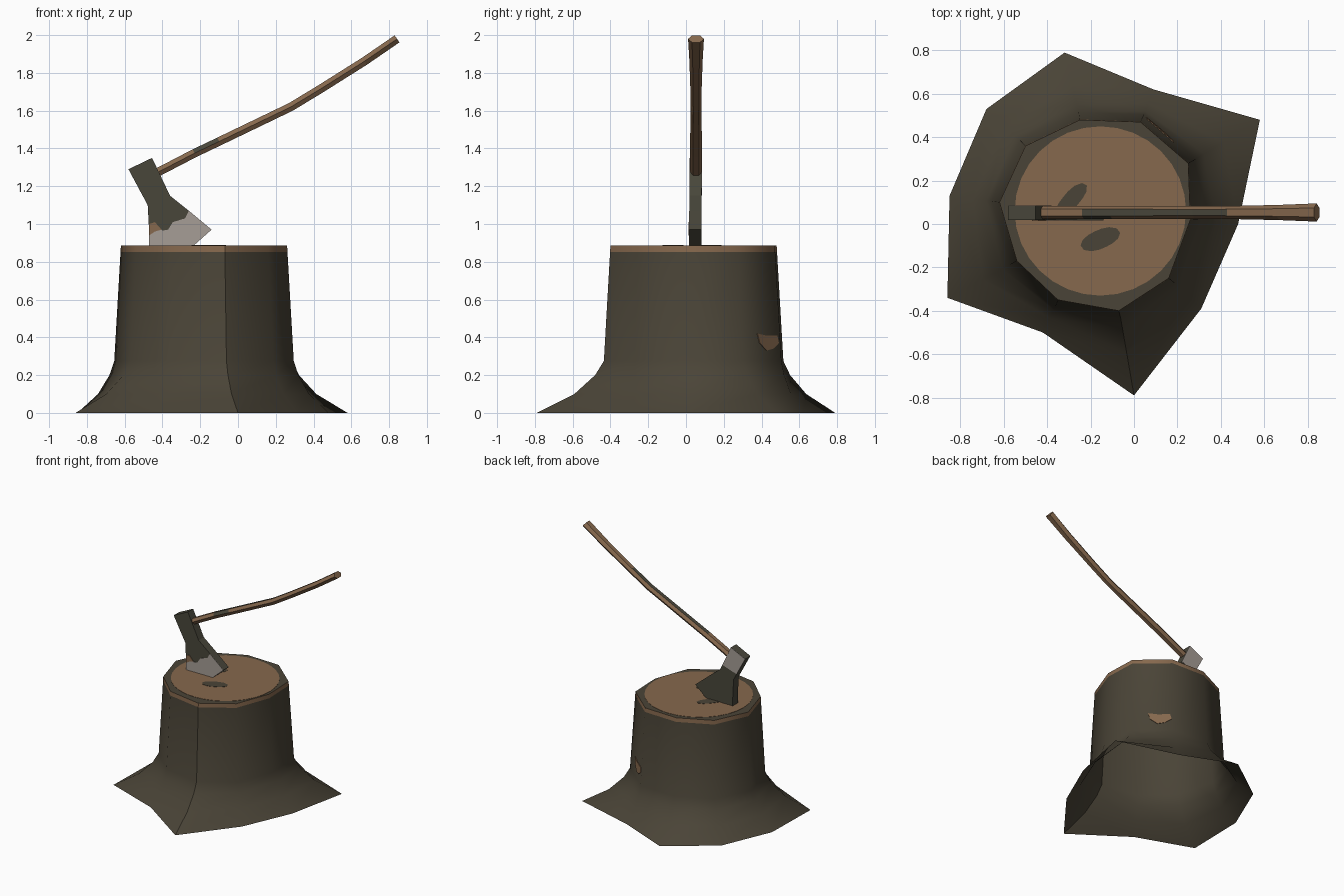
import bpy, bmesh, math
from mathutils import Vector

if "Cube" in bpy.data.objects:
    bpy.data.objects.remove(bpy.data.objects["Cube"])


def material(name, rgb):
    """Flat material from 0-255 display values."""
    lin = [((c / 255 + 0.055) / 1.055) ** 2.4 for c in rgb] + [1]
    m = bpy.data.materials.new(name)
    m.use_nodes = True
    m.diffuse_color = lin
    m.node_tree.nodes["Principled BSDF"].inputs["Base Color"].default_value = lin
    return m


BARK = material("dark bark", (74, 68, 55))
WOOD = material("cut wood", (134, 104, 77))
IRON = material("dark iron", (72, 70, 58))
STEEL = material("bare steel", (166, 157, 150))


def finish(name, bm, *mats):
    me = bpy.data.meshes.new(name)
    bm.to_mesh(me)
    bm.free()
    for m in mats:
        me.materials.append(m)
    ob = bpy.data.objects.new(name, me)
    bpy.context.collection.objects.link(ob)
    return ob


def slab(name, outline, offset, mat):
    """Closed outline of 3D points pushed along an offset into a solid."""
    bm = bmesh.new()
    face = bm.faces.new([bm.verts.new(p) for p in outline])
    new = bmesh.ops.extrude_face_region(bm, geom=[face])["geom"]
    bmesh.ops.translate(bm, verts=[v for v in new if isinstance(v, bmesh.types.BMVert)],
                        vec=Vector(offset))
    bmesh.ops.recalc_face_normals(bm, faces=bm.faces)
    return finish(name, bm, mat)


# Stump: root outline on the ground blends up into the rim outline
ROOTS = [(0, -.79), (.31, -.39), (.48, 0), (.58, .48), (.09, .62),
         (-.32, .79), (-.68, .53), (-.85, .13), (-.86, -.34), (-.42, -.5)]
RIM = [(-.07, -.4), (.16, -.25), (.26, .02), (.25, .28), (.03, .47),
       (-.25, .48), (-.5, .36), (-.62, .1), (-.54, -.17), (-.35, -.35)]
TOP, WAIST = .885, .275
AXIS = Vector((-.18, .035))


def trunk_point(i, z):
    """Point on the straight part of the trunk at column i."""
    grow = 1 + .08 * (TOP - z) / (TOP - WAIST)
    p = AXIS + (Vector(RIM[i % len(RIM)]) - AXIS) * grow
    return Vector((p.x, p.y, z))


def root_point(i, z, spread):
    p = trunk_point(i, WAIST).lerp(Vector((*ROOTS[i], 0)), spread)
    return Vector((p.x, p.y, z))


bm = bmesh.new()
n = len(RIM)
rings = [[bm.verts.new(root_point(i, z, s)) for i in range(n)]
         for z, s in ((0, 1), (.1, .44), (.2, .13))]
rings += [[bm.verts.new(trunk_point(i, z)) for i in range(n)] for z in (WAIST, .853, TOP)]
for lo, hi in zip(rings, rings[1:]):
    for i in range(n):
        j = (i + 1) % n
        f = bm.faces.new((lo[i], lo[j], hi[j], hi[i]))
        f.smooth = True
        f.material_index = 1 if hi is rings[-1] else 0
bm.faces.new(rings[-1])
# Front seam and upper rim stay sharp
for a, b in zip(rings, rings[1:]):
    bm.edges.get((a[0], b[0])).smooth = False
for i in range(n):
    bm.edges.get((rings[-1][i], rings[-1][i - 1])).smooth = False
finish("stump", bm, BARK, WOOD)


def ellipse(cx, cy, rx, ry, z, turn=0, count=14, wobble=0):
    pts = []
    for k in range(count):
        a = math.tau * k / count
        r = 1 + wobble * math.sin(2 * a + 1)
        x, y = rx * r * math.cos(a), ry * r * math.sin(a)
        pts.append((cx + x * math.cos(turn) - y * math.sin(turn),
                    cy + x * math.sin(turn) + y * math.cos(turn), z))
    return pts


# Cut surface and its dark stains
slab("cut_surface", ellipse(-.155, .06, .395, .39, TOP, count=32), (0, 0, .002), WOOD)
slab("front_stain", ellipse(-.155, -.07, .085, .05, TOP, .3, wobble=.15), (0, 0, .004), BARK)
slab("rear_stain", ellipse(-.29, .11, .085, .045, TOP, .75, wobble=.2), (0, 0, .004), BARK)

# Bare knot on the rear of the trunk
a, b = trunk_point(3, .38), trunk_point(4, .38)
out = (b - a).cross(Vector((0, 0, 1))).normalized()
knot = []
for u, z in ((.4, .42), (.62, .41), (.92, .41), (.95, .37), (.8, .34), (.62, .33), (.45, .37)):
    knot.append(trunk_point(3, z).lerp(trunk_point(4, z), u))
slab("bark_knot", knot, out * .004, WOOD)

# Axe head: side outline of constant thickness, blade sunk in the stump
FRONT, BACK = .018, .083


def side(points, y):
    return [(x, y, z) for x, z in points]


slab("axe_head", side([(-.58, 1.29), (-.455, 1.35), (-.36, 1.15), (-.26, 1.07), (-.14, .97),
                       (-.23, .89), (-.34, .83), (-.47, .8), (-.47, .95), (-.478, 1.1)], FRONT),
     (0, BACK - FRONT, 0), IRON)
slab("front_blade_steel", side([(-.47, .95), (-.42, .985), (-.4, .965), (-.37, .97), (-.345, 1.01),
                                (-.28, 1.03), (-.26, 1.07), (-.14, .97), (-.23, .89), (-.34, .83),
                                (-.47, .8)], FRONT), (0, -.002, 0), STEEL)
slab("rust_patch", side([(-.47, .94), (-.47, 1), (-.44, 1.01), (-.405, .97), (-.44, .96)], FRONT),
     (0, -.004, 0), WOOD)
slab("rear_poll_steel", side([(-.58, 1.29), (-.455, 1.35), (-.38, 1.19), (-.505, 1.15)], BACK),
     (0, .002, 0), STEEL)

# Handle: six-sided section swept along a gentle curve (x, z, half width)
PATH = [(-.49, 1.24, .031), (-.23, 1.375, .031), (-.1, 1.437, .031), (.28, 1.62, .029),
        (.44, 1.717, .03), (.67, 1.862, .035), (.842, 1.98, .042)]
bm = bmesh.new()
loops = []
for k, (x, z, w) in enumerate(PATH):
    p, q = PATH[max(k - 1, 0)], PATH[min(k + 1, len(PATH) - 1)]
    along = Vector((q[0] - p[0], 0, q[1] - p[1])).normalized()
    up = Vector((-along.z, 0, along.x))
    loops.append([bm.verts.new(Vector((x, .053 + w * math.cos(math.tau * s / 6), z))
                               + up * .026 * math.sin(math.tau * s / 6)) for s in range(6)])
for k, (lo, hi) in enumerate(zip(loops, loops[1:])):
    for s in range(6):
        t = (s + 1) % 6
        f = bm.faces.new((lo[s], lo[t], hi[t], hi[s]))
        # Worn grip along the top, wrapping to the front near the head
        f.material_index = int((s == 1 and 1 <= k <= 3) or (s == 2 and k == 1))
bm.faces.new(loops[0])
bm.faces.new(loops[-1])
bmesh.ops.recalc_face_normals(bm, faces=bm.faces)
finish("axe_handle", bm, WOOD, IRON)
